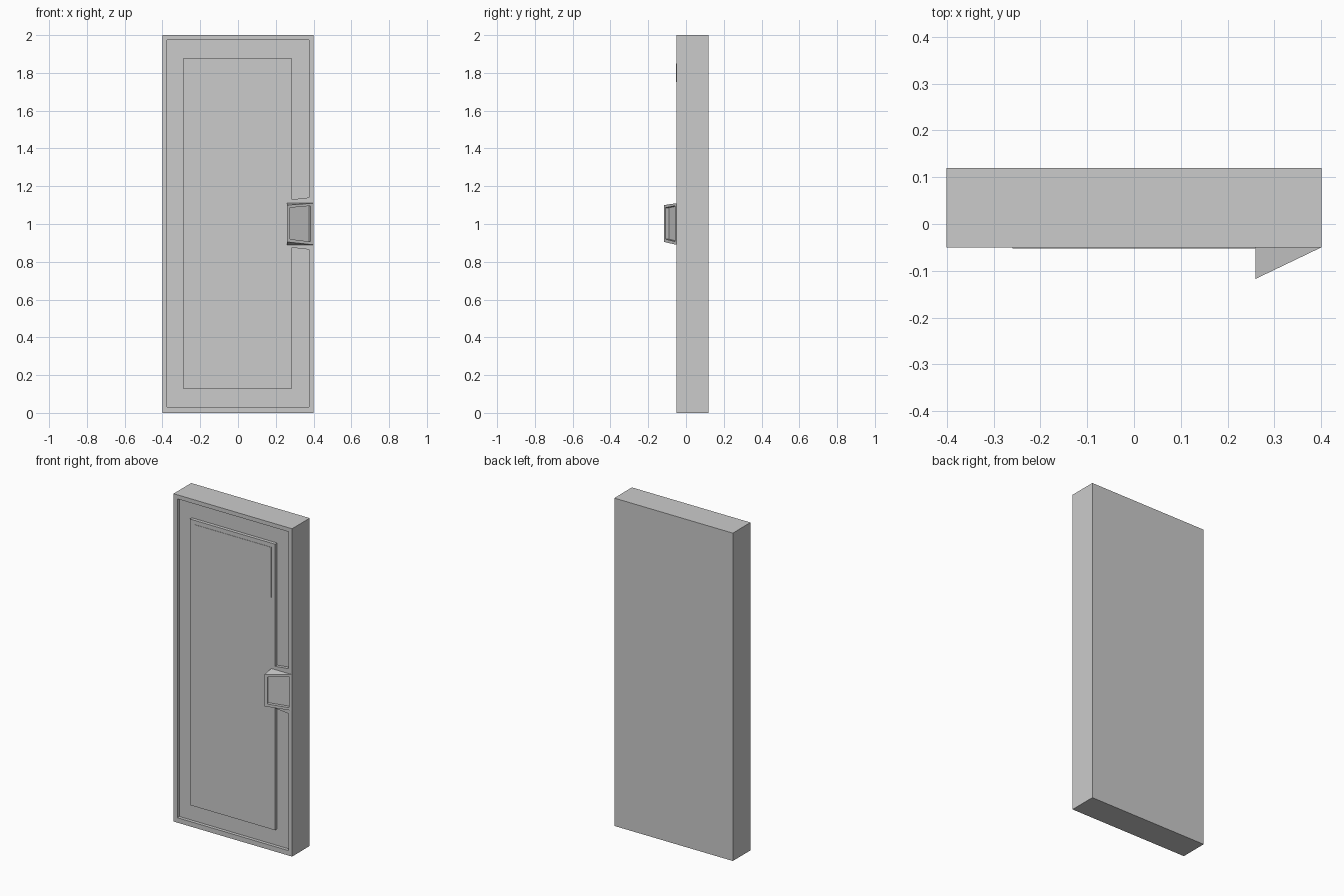
import bpy, bmesh
from mathutils import Vector

if "Cube" in bpy.data.objects:
    bpy.data.objects.remove(bpy.data.objects["Cube"])

FRONT, BACK = -0.05, 0.12


def loft(name, loop_a, loop_b):
    """Closed solid between two matching loops of points."""
    bm = bmesh.new()
    a = [bm.verts.new(p) for p in loop_a]
    b = [bm.verts.new(p) for p in loop_b]
    bm.faces.new(a)
    bm.faces.new(b[::-1])
    n = len(a)
    for i in range(n):
        j = (i + 1) % n
        bm.faces.new((a[j], a[i], b[i], b[j]))
    bmesh.ops.recalc_face_normals(bm, faces=bm.faces)
    mesh = bpy.data.meshes.new(name)
    bm.to_mesh(mesh)
    bm.free()
    obj = bpy.data.objects.new(name, mesh)
    bpy.context.collection.objects.link(obj)
    return obj


def slab(name, outline, y0, y1):
    return loft(name, [(x, y0, z) for x, z in outline], [(x, y1, z) for x, z in outline])


def cut(obj, cutter):
    mod = obj.modifiers.new("cut", 'BOOLEAN')
    mod.operation = 'DIFFERENCE'
    mod.solver = 'EXACT'
    mod.object = cutter
    bpy.context.view_layer.objects.active = obj
    bpy.ops.object.modifier_apply(modifier=mod.name)


# Door leaf
door = slab("door_leaf", [(-0.4, 0), (0.4, 0), (0.4, 2), (-0.4, 2)], FRONT, BACK)

# Sunken channel around the panel, broken at the handle
channel = slab("channel_cutter", [
    (0.375, 1.14), (0.375, 1.975), (-0.375, 1.975), (-0.375, 0.03),
    (0.375, 0.03), (0.375, 0.865), (0.285, 0.875), (0.285, 0.13),
    (-0.29, 0.13), (-0.29, 1.875), (0.285, 1.875), (0.285, 1.13)], -0.15, -0.03)
cut(door, channel)

# Wedge handle, deepest on its inner side
handle = loft("handle",
              [(0.26, FRONT, 0.89), (0.26, -0.117, 0.905), (0.4, FRONT, 0.89)],
              [(0.26, FRONT, 1.11), (0.26, -0.117, 1.1), (0.4, FRONT, 1.11)])

# Recess in the sloping handle face
slope = (FRONT + 0.117) / 0.14
inward = Vector((-slope, 1, 0)).normalized()
face = [Vector((x, -0.117 + slope * (x - 0.26), z)) for x, z in
        [(0.276, 0.92), (0.384, 0.907), (0.384, 1.096), (0.276, 1.086)]]
recess = loft("recess_cutter", [p - inward * 0.05 for p in face],
              [p + inward * 0.02 for p in face])
cut(handle, recess)
cut(door, recess)

# Slightly raised upper facet of the panel, fading into its face
facet = [(-0.26, 1.85, -0.052), (0.26, 1.85, -0.052), (0.26, 1.335, FRONT), (0.09, 1.335, FRONT)]
loft("panel_facet", [(x, y, z) for x, z, y in facet], [(x, -0.04, z) for x, z, _ in facet])

# Cutters are no longer needed
for helper in (channel, recess):
    bpy.data.objects.remove(helper)
